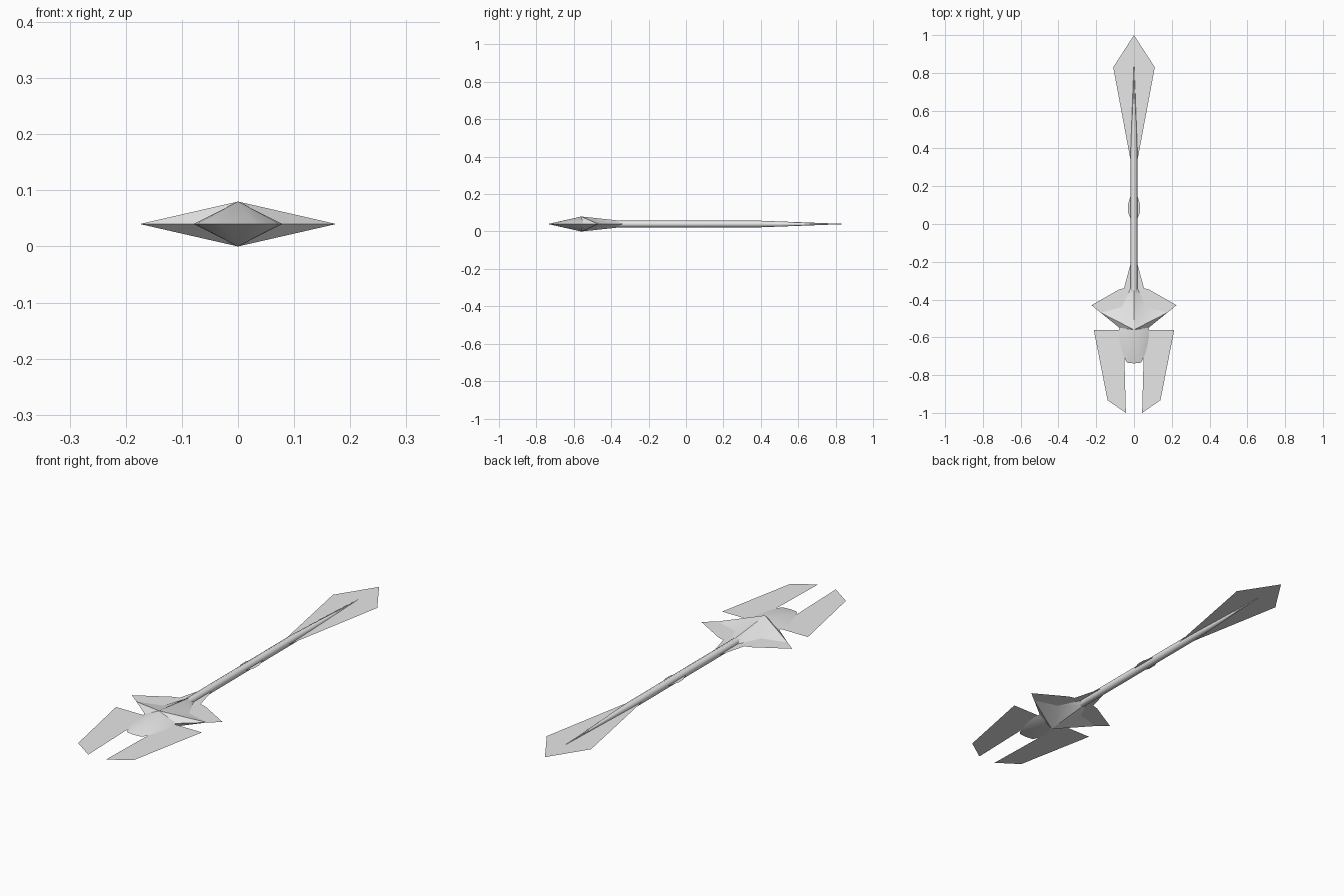
import bpy, bmesh, math
from mathutils import Vector

cube = bpy.data.objects.get("Cube")
if cube:
    bpy.data.objects.remove(cube, do_unlink=True)

MID = 0.04    # height of the flat centre plane
R = 0.0175    # shaft radius

grey = bpy.data.materials.new("light_grey")
grey.use_nodes = True
grey.diffuse_color = (0.8, 0.8, 0.8, 1)
grey.node_tree.nodes["Principled BSDF"].inputs["Base Color"].default_value = (0.8, 0.8, 0.8, 1)


def finish(name, bm, angle=None):
    """Turn a bmesh into a named object, smooth up to the given angle."""
    bmesh.ops.remove_doubles(bm, verts=bm.verts, dist=1e-5)
    mesh = bpy.data.meshes.new(name)
    bm.to_mesh(mesh)
    bm.free()
    mesh.materials.append(grey)
    obj = bpy.data.objects.new(name, mesh)
    bpy.context.collection.objects.link(obj)
    if angle:
        bpy.ops.object.select_all(action='DESELECT')
        obj.select_set(True)
        bpy.context.view_layer.objects.active = obj
        bpy.ops.object.shade_smooth_by_angle(angle=math.radians(angle))
    return obj


def sheet(name, outline):
    """Thin flat plate facing up in the centre plane."""
    bm = bmesh.new()
    face = bm.faces.new([bm.verts.new((x, y, MID)) for x, y in outline])
    face.normal_update()
    if face.normal.z < 0:
        face.normal_flip()
    return finish(name, bm)


def symmetric(half):
    """Close a right-hand outline with its mirror image."""
    return half + [(-x, y) for x, y in reversed(half) if x > 0]


def faceted(name, tris, angle):
    """Mirror triangles given for x > 0 and z > MID into all four quarters."""
    bm = bmesh.new()
    for sx in (1, -1):
        for sz in (1, -1):
            for tri in tris:
                f = bm.faces.new([bm.verts.new((sx * x, y, MID + sz * z)) for x, y, z in tri])
                f.normal_update()
                if f.normal.z * sz < 0:
                    f.normal_flip()
    return finish(name, bm, angle)


# Shaft: lathed rod drawn out to a point at the tail
bm = bmesh.new()
N = 8
rings = []
for y, r in ((-0.5, R), (-0.36, R), (0.40, R), (0.85, 0.0006)):
    rings.append([bm.verts.new((r * math.cos(2 * math.pi * i / N), y,
                                MID + r * math.sin(2 * math.pi * i / N))) for i in range(N)])
for a, b in zip(rings, rings[1:]):
    for i in range(N):
        bm.faces.new((a[i], a[(i + 1) % N], b[(i + 1) % N], b[i]))
bm.faces.new(rings[0])
bm.faces.new(rings[-1])
bmesh.ops.recalc_face_normals(bm, faces=bm.faces)
finish("shaft", bm, 50)

# Flat tail blade, grip collar and guard plate
sheet("tail_blade", symmetric([(0, 1.0), (0.11, 0.83), (0.015, 0.32)]))
sheet("grip_collar", symmetric([(0.015, 0.16), (0.033, 0.10), (0.033, 0.065), (0.015, 0.02)]))
sheet("guard_plate", symmetric([(0.015, -0.2), (0.053, -0.34), (0.08, -0.347),
                                (0.225, -0.43), (0.078, -0.549), (0.06, -0.56)]))

# Pair of flat forward prongs
for side, s in (("left", 1), ("right", -1)):
    sheet(side + "_prong", [(s * x, y) for x, y in
                            ((0.055, -0.56), (0.213, -0.56), (0.14, -0.933), (0.043, -1.0))])

# Raised star-shaped guard core
apex, back = (0, -0.56, 0.04), (0, -0.35, R)
base, tip = (0.078, -0.549, 0), (0.175, -0.47, 0)
notch, neck = (0.065, -0.44, 0), (0.0175, -0.34, 0)
faceted("guard_core", [(apex, base, tip), (apex, tip, notch),
                       (apex, notch, back), (back, notch, neck)], 25)

# Rounded nose fanning forward from the guard peak
rim = [(0.078, -0.549), (0.079, -0.59), (0.074, -0.63), (0.062, -0.68),
       (0.042, -0.727), (0.033, -0.735), (0, -0.738)]
faceted("nose", [(apex, (*p, 0), (*q, 0)) for p, q in zip(rim, rim[1:])], 40)
